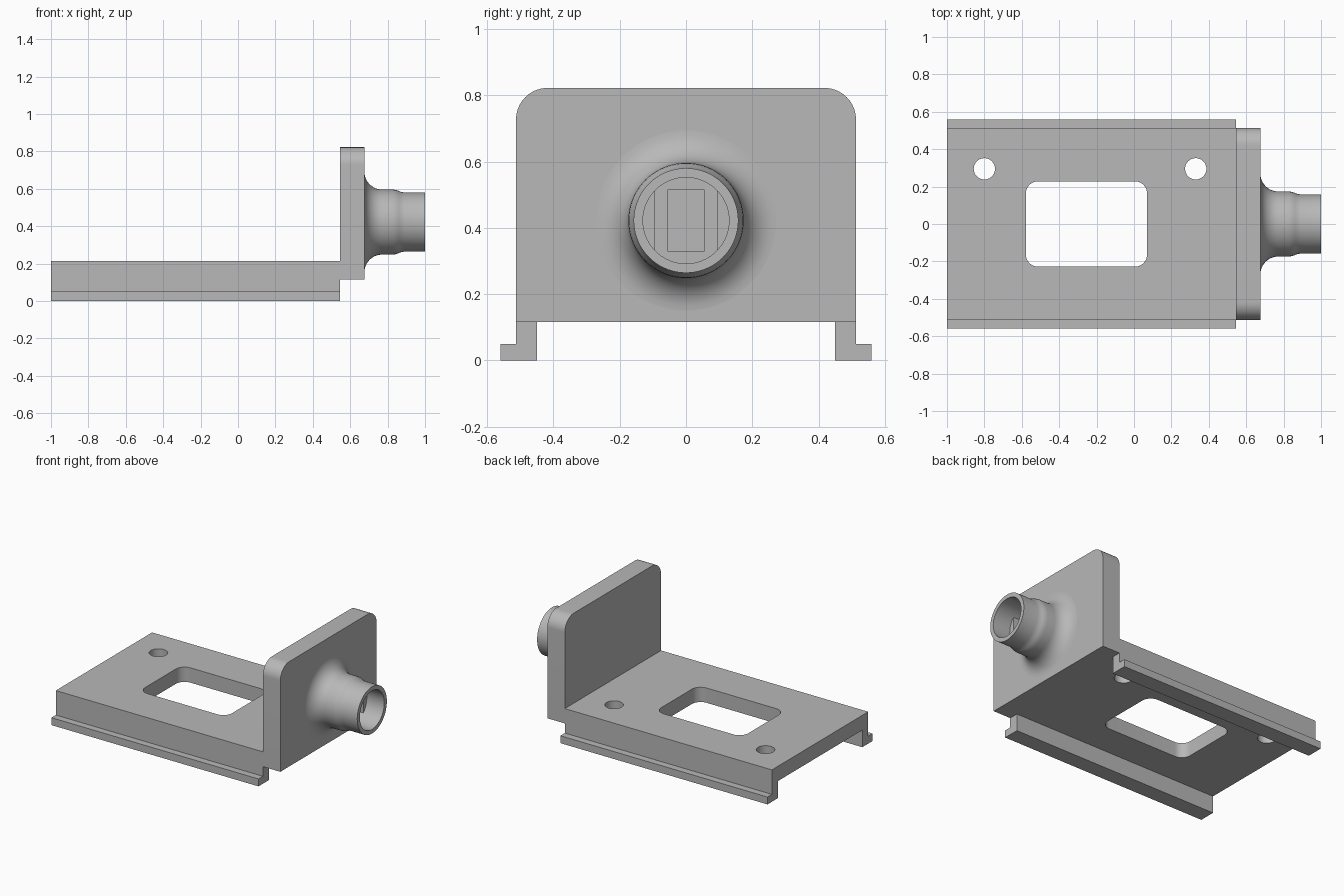
import bpy, bmesh, math
from mathutils import Vector

if "Cube" in bpy.data.objects:
    bpy.data.objects.remove(bpy.data.objects["Cube"])

grey = bpy.data.materials.new("plain grey")
grey.diffuse_color = (0.48, 0.48, 0.48, 1)
grey.use_nodes = True
grey.node_tree.nodes["Principled BSDF"].inputs["Base Color"].default_value = grey.diffuse_color


def finish(name, bm):
    bmesh.ops.recalc_face_normals(bm, faces=bm.faces)
    me = bpy.data.meshes.new(name)
    bm.to_mesh(me)
    bm.free()
    me.materials.append(grey)
    ob = bpy.data.objects.new(name, me)
    bpy.context.collection.objects.link(ob)
    return ob


def prism(name, pts, axis, a, b):
    """Extrude a 2D outline along x (outline in y, z) or z (outline in x, y)."""
    bm = bmesh.new()
    place = (lambda p, t: (t, p[0], p[1])) if axis == 'x' else (lambda p, t: (p[0], p[1], t))
    face = bm.faces.new([bm.verts.new(place(p, a)) for p in pts])
    new = bmesh.ops.extrude_face_region(bm, geom=[face])['geom']
    move = Vector(place((0, 0), b - a))
    bmesh.ops.translate(bm, vec=move, verts=[g for g in new if isinstance(g, bmesh.types.BMVert)])
    return finish(name, bm)


def arc(cx, cy, r, a0, a1, n):
    return [(cx + r * math.cos(math.radians(a0 + (a1 - a0) * i / n)),
             cy + r * math.sin(math.radians(a0 + (a1 - a0) * i / n))) for i in range(n + 1)]


def select(ob):
    bpy.ops.object.select_all(action='DESELECT')
    ob.select_set(True)
    bpy.context.view_layer.objects.active = ob


def smooth(ob):
    select(ob)
    bpy.ops.object.shade_smooth_by_angle(angle=math.radians(30))


def cut(ob, cutter):
    select(ob)
    m = ob.modifiers.new("cut", 'BOOLEAN')
    m.operation, m.solver, m.object = 'DIFFERENCE', 'EXACT', cutter
    bpy.ops.object.modifier_apply(modifier=m.name)
    bpy.data.objects.remove(cutter)


# Channel-shaped base with outward side flanges
half = [(0.45, 0.115), (0.45, 0), (0.56, 0), (0.56, 0.05), (0.513, 0.05), (0.513, 0.215)]
base = prism("base", half + [(-y, z) for y, z in reversed(half)], 'x', -1.0, 0.545)

# Rounded window and two screw holes
cx, hx, hy, r = -0.254, 0.324, 0.228, 0.065
window = []
for sx, sy, a in ((1, 1, 0), (-1, 1, 90), (-1, -1, 180), (1, -1, 270)):
    window += arc(cx + sx * (hx - r), sy * (hy - r), r, a, a + 90, 10)
cut(base, prism("window_cutter", window, 'z', 0.05, 0.3))
for x in (-0.8, 0.33):
    cut(base, prism("hole_cutter", arc(x, 0.295, 0.057, 0, 360, 40)[:-1], 'z', 0.05, 0.3))
smooth(base)

# Upright end plate with rounded top corners
r = 0.095
outline = [(-0.513, 0.115), (0.513, 0.115)]
outline += arc(0.513 - r, 0.822 - r, r, 0, 90, 14) + arc(-0.513 + r, 0.822 - r, r, 90, 180, 14)
smooth(prism("end_plate", outline, 'x', 0.545, 0.675))

# Turned spout: flared root, soft neck, straight tip and blind bore
ZC, BORE, FLOOR = 0.422, 0.13, 0.80
flare = [(0.77 - 0.095 * math.cos(t), 0.272 - 0.098 * math.sin(t))
         for t in [math.pi / 2 * i / 10 for i in range(11)]]
profile = [(0.66, 0), (0.66, 0.272)] + flare
profile += [(0.825, 0.174), (0.843, 0.172), (0.858, 0.167), (0.872, 0.161), (0.89, 0.158),
            (1.0, 0.158), (1.0, BORE), (FLOOR, BORE), (FLOOR, 0)]
bm = bmesh.new()
vs = [bm.verts.new((x, 0, ZC + rad)) for x, rad in profile]
es = [bm.edges.new(p) for p in zip(vs, vs[1:])]
bmesh.ops.spin(bm, geom=vs + es, cent=(0, 0, ZC), axis=(1, 0, 0),
               angle=2 * math.pi, steps=72, use_duplicate=False)
bmesh.ops.remove_doubles(bm, verts=bm.verts, dist=1e-5)
spout = finish("spout", bm)

# Rectangular socket in the bore floor
socket = [(-0.055, ZC - 0.093), (0.055, ZC - 0.093), (0.055, ZC + 0.093), (-0.055, ZC + 0.093)]
cut(spout, prism("socket_cutter", socket, 'x', 0.72, 0.83))
smooth(spout)

# Two flat-sided ledges inside the bore
for side, mid in (("right", 0), ("left", 180)):
    smooth(prism(side + "_ledge", arc(0, ZC, BORE + 0.003, mid - 45, mid + 45, 16), 'x', 0.79, 0.87))
